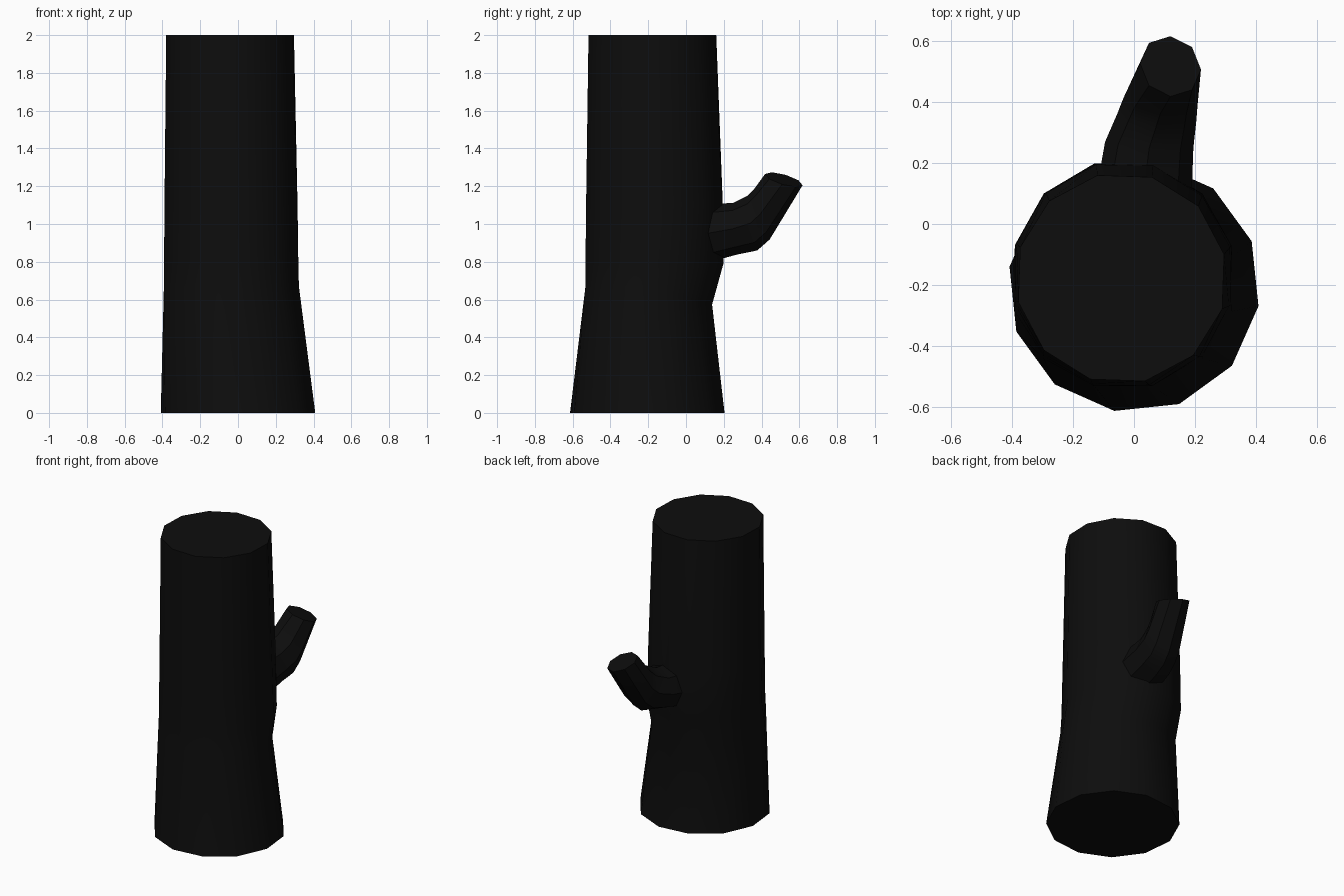
import bpy, bmesh
from math import sin, cos, radians, tau
from mathutils import Vector

if "Cube" in bpy.data.objects:
    bpy.data.objects.remove(bpy.data.objects["Cube"], do_unlink=True)

bark = bpy.data.materials.new("charred_bark")
bark.use_nodes = True
colour = (0.004, 0.004, 0.004, 1)
bark.diffuse_color = colour
bark.node_tree.nodes["Principled BSDF"].inputs["Base Color"].default_value = colour


def loft(name, rings):
    """Skin a closed solid through rings of points, capped at both ends."""
    bm = bmesh.new()
    loops = [[bm.verts.new(p) for p in ring] for ring in rings]
    for low, high in zip(loops, loops[1:]):
        n = len(low)
        for i in range(n):
            j = (i + 1) % n
            bm.faces.new((low[i], low[j], high[j], high[i]))
    bm.faces.new(loops[0][::-1])
    bm.faces.new(loops[-1])
    bmesh.ops.recalc_face_normals(bm, faces=bm.faces)
    mesh = bpy.data.meshes.new(name)
    bm.to_mesh(mesh)
    bm.free()
    mesh.materials.append(bark)
    obj = bpy.data.objects.new(name, mesh)
    bpy.context.collection.objects.link(obj)
    bpy.ops.object.select_all(action="DESELECT")
    obj.select_set(True)
    bpy.context.view_layer.objects.active = obj
    bpy.ops.object.shade_smooth_by_angle(angle=radians(40))


def trunk_ring(x, y, z, rx, ry, turn, dip=0):
    ring = []
    for i in range(12):
        a = radians(turn) + tau * i / 12
        ring.append((x + rx * cos(a), y + ry * sin(a), z - dip * max(0, sin(a))))
    return ring


# Trunk: flared foot, narrow waist that dips at the back, swelling by the branch
loft("trunk", [
    trunk_ring(0, -0.205, 0, 0.414, 0.414, -9),
    trunk_ring(-0.035, -0.197, 0.67, 0.37, 0.347, -15, 0.1),
    trunk_ring(-0.036, -0.167, 0.79, 0.368, 0.378, -15),
    trunk_ring(-0.037, -0.167, 1.1, 0.363, 0.373, -16),
    trunk_ring(-0.042, -0.178, 2, 0.347, 0.347, -17),
])


def branch_ring(centre, side, up):
    c, s, u = Vector(centre), Vector(side), Vector(up)
    return [c + s * cos(tau * i / 8) + u * sin(tau * i / 8) for i in range(8)]


# Branch stub: leaves the back of the trunk, then bends upward to a cut end
loft("branch_stub", [
    branch_ring((0.035, 0.12, 0.95), (0.155, -0.01, 0), (0, 0.01, 0.155)),
    branch_ring((0.05, 0.26, 0.975), (0.145, -0.01, 0), (0, -0.01, 0.137)),
    branch_ring((0.075, 0.352, 1.005), (0.13, -0.01, 0), (0, -0.025, 0.145)),
    branch_ring((0.087, 0.403, 1.053), (0.122, -0.01, 0), (0, -0.04, 0.135)),
    branch_ring((0.12, 0.518, 1.235), (0.1, -0.01, -0.025), (0, -0.099, 0.03)),
])
